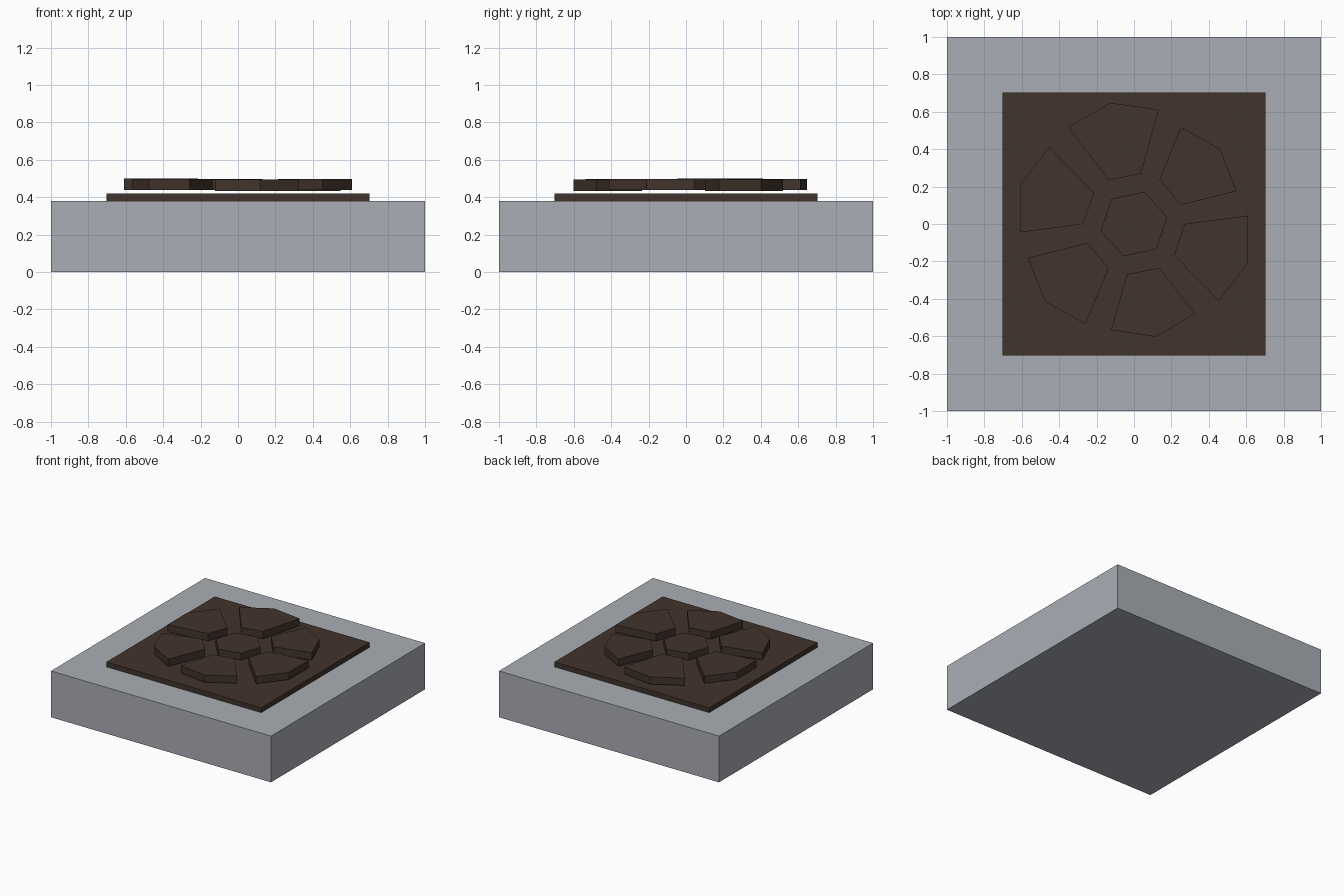
import bpy
import bmesh
from math import cos, sin, radians

cube = bpy.data.objects.get("Cube")
if cube:
    bpy.data.objects.remove(cube, do_unlink=True)


def material(name, color):
    mat = bpy.data.materials.new(name)
    mat.use_nodes = True
    mat.diffuse_color = color
    mat.node_tree.nodes["Principled BSDF"].inputs["Base Color"].default_value = color
    return mat


def prism(name, outline, bottom, top, mat):
    """Extrude a flat outline between two heights."""
    bm = bmesh.new()
    face = bm.faces.new([bm.verts.new((x, y, bottom)) for x, y in outline])
    side = bmesh.ops.extrude_face_region(bm, geom=[face])["geom"]
    lifted = [v for v in side if isinstance(v, bmesh.types.BMVert)]
    bmesh.ops.translate(bm, verts=lifted, vec=(0, 0, top - bottom))
    bmesh.ops.recalc_face_normals(bm, faces=bm.faces)
    mesh = bpy.data.meshes.new(name)
    bm.to_mesh(mesh)
    bm.free()
    mesh.materials.append(mat)
    obj = bpy.data.objects.new(name, mesh)
    bpy.context.collection.objects.link(obj)
    return obj


def polar(radius, degrees):
    return radius * cos(radians(degrees)), radius * sin(radians(degrees))


def square(half):
    return [(-half, -half), (half, -half), (half, half), (-half, half)]


grey = material("stone grey", (0.40, 0.42, 0.46, 1))
brown = material("dark brown", (0.053, 0.033, 0.025, 1))

# Block and the thin slab on it
prism("base_block", square(1), 0, 0.38, grey)
prism("ground_slab", square(0.704), 0.38, 0.42, brown)

# Central hexagonal plate, floating just above the slab
prism("centre_plate", [polar(0.181, 72 + 60 * i) for i in range(6)], 0.438, 0.495, brown)

# Ring of five-sided plates: name, outer radius, underside height
plates = [
    ("back_plate", 0.66, 0.438),
    ("back_left_plate", 0.61, 0.434),
    ("left_plate", 0.645, 0.438),
    ("front_plate", 0.614, 0.434),
    ("front_right_plate", 0.63, 0.438),
    ("right_plate", 0.645, 0.44),
]
for i, (name, reach, bottom) in enumerate(plates):
    mid = 101 - 60 * i
    outline = [
        polar(0.271, mid - 19),
        polar(reach - 0.034, mid - 23.2),
        polar(reach, mid),
        polar(reach - 0.034, mid + 23.2),
        polar(0.271, mid + 19),
    ]
    prism(name, outline, bottom, bottom + 0.06, brown)
